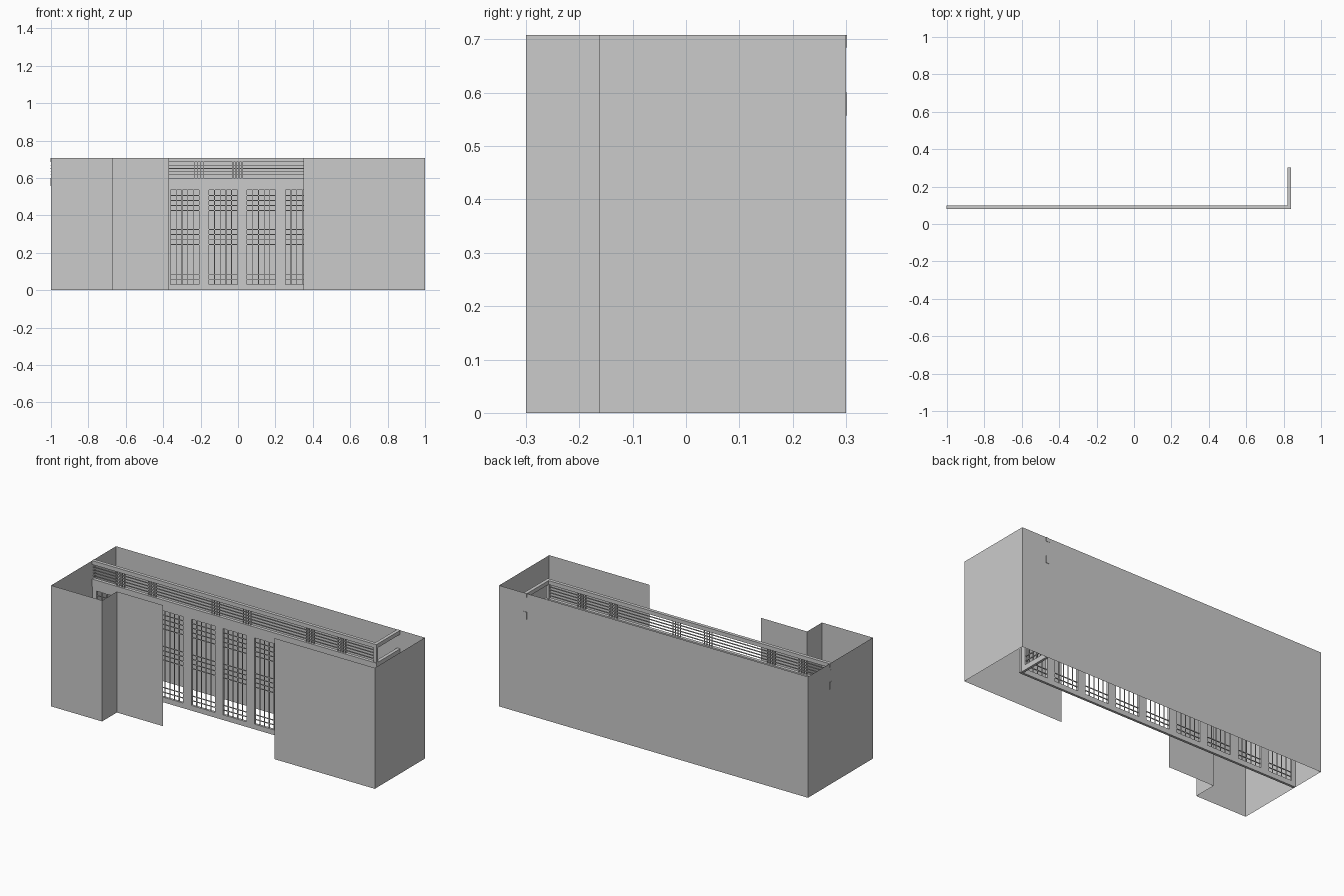
import bpy, bmesh
from mathutils import Vector, Matrix

cube = bpy.data.objects.get("Cube")
if cube:
    bpy.data.objects.remove(cube)

grey = bpy.data.materials.new("plain_grey")
grey.use_nodes = True
grey.diffuse_color = (0.6, 0.6, 0.6, 1)
grey.node_tree.nodes["Principled BSDF"].inputs["Base Color"].default_value = (0.6, 0.6, 0.6, 1)


def finish(name, bm, matrix=None):
    mesh = bpy.data.meshes.new(name)
    if matrix:
        bm.transform(matrix)
    bm.to_mesh(mesh)
    bm.free()
    mesh.materials.append(grey)
    obj = bpy.data.objects.new(name, mesh)
    bpy.context.collection.objects.link(obj)
    return obj


def box(bm, u0, u1, z0, z1, depth):
    """Box along the local run u, centred on the local plane."""
    m = Matrix.Translation(((u0 + u1) / 2, 0, (z0 + z1) / 2))
    m = m @ Matrix.Diagonal((u1 - u0, depth, z1 - z0, 1))
    bmesh.ops.create_cube(bm, size=1, matrix=m)


HEIGHT = 0.708
BAR = 0.004

# Thin room walls, open at top, bottom and the front gap
outline = [(-0.37, -0.163), (-0.67, -0.163), (-0.67, -0.3), (-1, -0.3),
           (-1, 0.3), (1, 0.3), (1, -0.163), (0.35, -0.163)]
bm = bmesh.new()
pairs = [(bm.verts.new((x, y, 0)), bm.verts.new((x, y, HEIGHT))) for x, y in outline]
for a, b in zip(pairs, pairs[1:]):
    bm.faces.new((a[0], a[1], b[1], b[0]))
bmesh.ops.recalc_face_normals(bm, faces=bm.faces)
finish("room_walls", bm)

# Lattice door: two stiles, two rails, crossed thin bars
ROWS = [0.507, 0.48, 0.453, 0.426, 0.324, 0.298, 0.27, 0.244, 0.083, 0.056]


def door(name, u0, u1, matrix):
    bm = bmesh.new()
    a, b = u0 + 0.026, u1 - 0.026
    box(bm, u0, a, 0, 0.557, 0.014)
    box(bm, b, u1, 0, 0.557, 0.014)
    box(bm, a, b, 0, 0.03, 0.014)
    box(bm, a, b, 0.535, 0.557, 0.014)
    for i in range(1, 5):
        u = a + (b - a) * i / 5
        box(bm, u - BAR / 2, u + BAR / 2, 0.03, 0.535, 0.005)
    for z in ROWS:
        box(bm, a, b, z - BAR / 2, z + BAR / 2, 0.005)
    finish(name, bm, matrix)


# Header and top rail
def rails(name, u0, u1, matrix):
    bm = bmesh.new()
    box(bm, u0, u1, 0.557, 0.6, 0.02)
    box(bm, u0, u1, 0.685, HEIGHT, 0.02)
    finish(name, bm, matrix)


front = Matrix.Translation((0, 0.09, 0))
side = Matrix.Translation((0.83, 0, 0)) @ Matrix.Rotation(1.5707963, 4, "Z")
START, END, DOORS = -1.0, 0.84, 9
pitch = (END - START) / DOORS

rails("front_rails", START - 0.002, END, front)
rails("side_rails", 0.1, 0.302, side)
for i in range(DOORS):
    door(f"front_door_{i + 1}", START + i * pitch, START + (i + 1) * pitch, front)
door("side_door", 0.1, 0.298, side)

# Transom lattice: long bars with clusters of short uprights
bm = bmesh.new()
for i in range(1, 5):
    z = 0.6 + 0.085 * i / 5
    box(bm, START - 0.002, END, z - BAR / 2, z + BAR / 2, 0.006)
for i in range(DOORS):
    if i % 3 == 2:
        continue
    centre = START + (i + 1) * pitch - 0.025
    for k in (-1.5, -0.5, 0.5, 1.5):
        u = centre + k * 0.016
        box(bm, u - BAR / 2, u + BAR / 2, 0.6, 0.685, 0.006)
box(bm, END - 0.02, END, 0.6, 0.685, 0.014)
finish("transom_lattice", bm, front)
